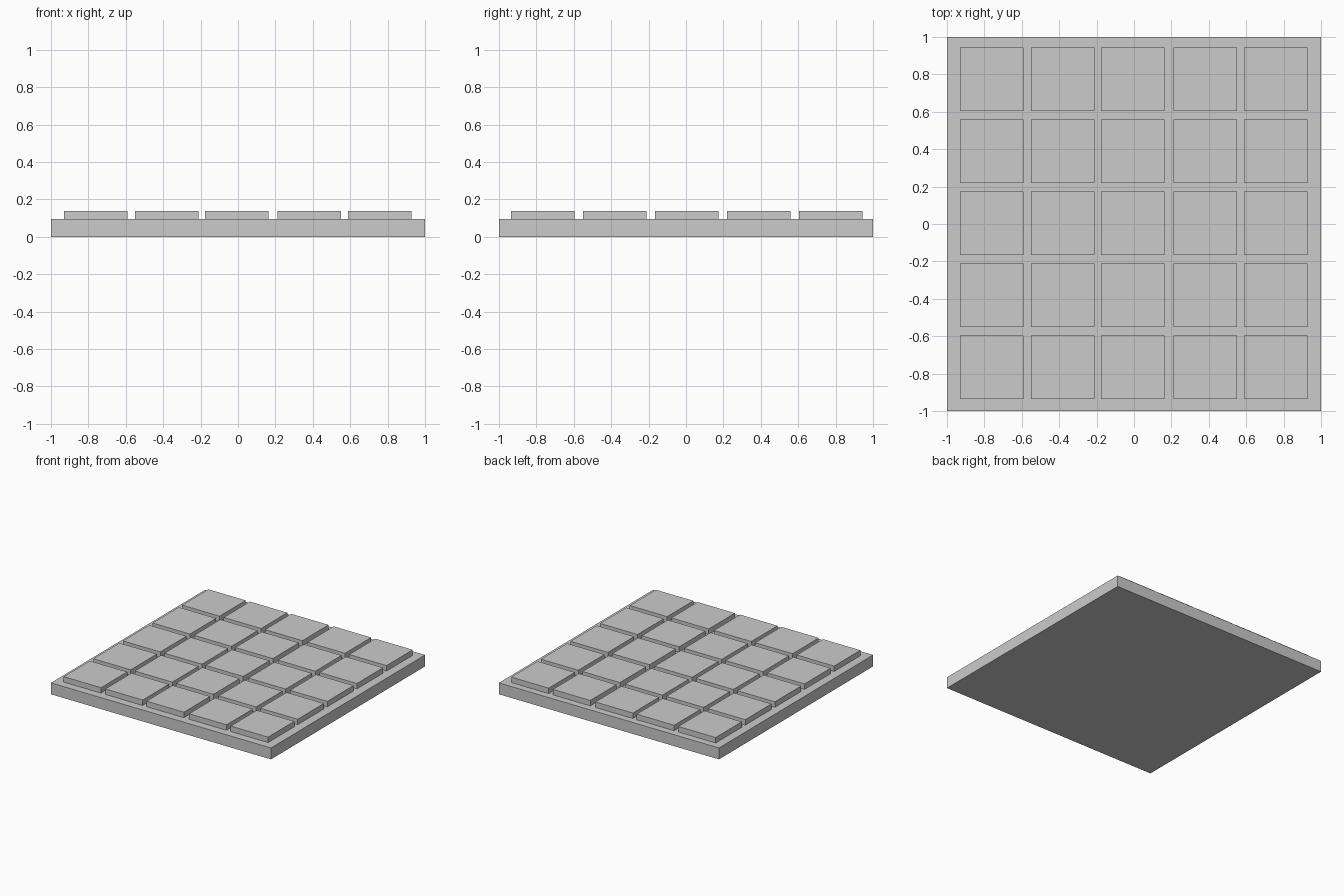
import bpy

if "Cube" in bpy.data.objects:
    bpy.data.objects.remove(bpy.data.objects["Cube"])


def box(name, centre, size):
    bpy.ops.mesh.primitive_cube_add(size=1, location=centre)
    ob = bpy.context.object
    ob.name = name
    ob.scale = size
    bpy.ops.object.transform_apply(location=False, rotation=False, scale=True)
    return ob


BASE_H, TOP, TILE = 0.094, 0.139, 0.34

# Square base slab
box("base_slab", (0, 0, BASE_H / 2), (2, 2, BASE_H))

# Five by five raised tiles, with slightly uneven column spacing
columns = [-0.76, -0.382, -0.007, 0.38, 0.758]
rows = [-0.765 + 0.3845 * i for i in range(5)]
for r, y in enumerate(rows):
    for c, x in enumerate(columns):
        box(f"tile_{r + 1}_{c + 1}", (x, y, (BASE_H + TOP) / 2),
            (TILE, TILE, TOP - BASE_H))
